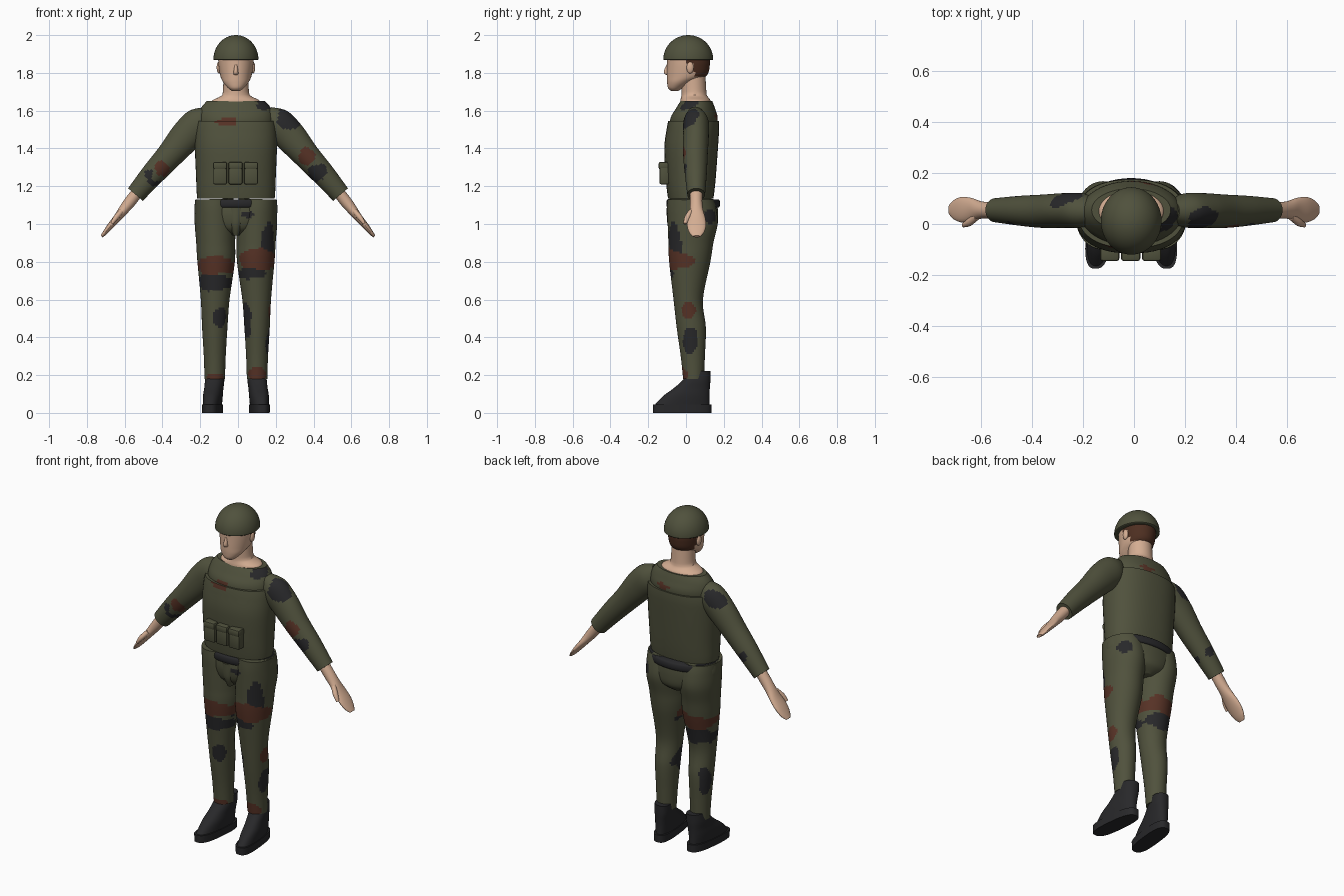
import bpy, bmesh, math
from mathutils import Vector, noise

if bpy.data.objects.get("Cube"):
    bpy.data.objects.remove(bpy.data.objects["Cube"])

MIDDLE = -.011          # body stands slightly off centre
SIDES = (("left", 1), ("right", -1))


def material(name, colour):
    mat = bpy.data.materials.new(name)
    mat.use_nodes = True
    mat.diffuse_color = (*colour, 1)
    shader = next(n for n in mat.node_tree.nodes if n.type == "BSDF_PRINCIPLED")
    shader.inputs["Base Color"].default_value = (*colour, 1)
    shader.inputs["Roughness"].default_value = .9
    return mat


olive = material("olive cloth", (.08, .083, .046))
black = material("black", (.021, .021, .023))
brown = material("camouflage brown", (.095, .032, .019))
skin = material("skin", (.66, .42, .29))
hair = material("brown hair", (.075, .028, .015))
CAMO = [olive, black, brown]
parts = []

# Camouflage patches: colour slot, centre, radii
PATCHES = [
    (2, -.11, 0, .78, .12, .3, .05), (1, -.13, 0, .69, .09, .3, .05),
    (2, .1, -.08, .81, .11, .15, .06), (1, .06, -.08, .74, .09, .15, .03),
    (1, .17, -.07, .88, .05, .06, .13), (1, -.09, -.05, .5, .04, .06, .06),
    (1, .045, 0, .49, .03, .08, .1), (1, .16, .02, .37, .04, .04, .07),
    (2, .18, .01, .54, .04, .04, .04), (2, .1, -.02, .21, .05, .06, .04),
    (2, -.12, -.02, .19, .05, .06, .02), (1, -.18, .08, .42, .03, .05, .1),
    (1, .05, -.1, 1.05, .03, .05, .015), (1, .18, .12, 1.04, .05, .05, .04),
    (1, .14, 0, 1.64, .05, .07, .04), (1, .27, .02, 1.56, .07, .05, .08),
    (2, .37, 0, 1.37, .05, .08, .05), (1, .42, .02, 1.28, .05, .06, .05),
    (2, -.4, .01, 1.29, .04, .09, .04), (1, -.46, .05, 1.25, .06, .07, .05),
]
SHOULDER_PATCHES = [
    (1, -.27, .1, 1.55, .08, .04, .05), (2, -.07, -.09, 1.545, .06, .04, .025),
    (2, .05, .16, 1.57, .05, .05, .015),
]


def camouflage(p):
    wobble = 1 + .8 * noise.noise(p * 14)
    for slot, x, y, z, rx, ry, rz in PATCHES + SHOULDER_PATCHES:
        if ((p.x - x) / rx)**2 + ((p.y - y) / ry)**2 + ((p.z - z) / rz)**2 < wobble:
            return slot
    return 0


def finish(name, bm, mats, rule=None):
    bmesh.ops.recalc_face_normals(bm, faces=bm.faces)
    if rule:
        for face in bm.faces:
            face.material_index = rule(face.calc_center_median())
    mesh = bpy.data.meshes.new(name)
    bm.to_mesh(mesh)
    bm.free()
    for mat in mats:
        mesh.materials.append(mat)
    obj = bpy.data.objects.new(name, mesh)
    bpy.context.collection.objects.link(obj)
    parts.append(obj)
    return obj


def spline(rings, spacing):
    """Smoothly interpolate a list of rings."""
    rings = [Vector(r) for r in rings]
    out = []
    for i in range(len(rings) - 1):
        b, c = rings[i], rings[i + 1]
        a, d = rings[max(i - 1, 0)], rings[min(i + 2, len(rings) - 1)]
        steps = max(2, int((c - b).length / spacing))
        for k in range(steps):
            t = k / steps
            out.append((b * 2 + (c - a) * t + (a * 2 - b * 5 + c * 4 - d) * t * t
                        + (b * 3 - a - c * 3 + d) * t**3) / 2)
    return out + [rings[-1]]


def loft(name, rings, mats, rule=None, side=1, middle=MIDDLE, power=2,
         sides=48, spacing=.012, splay=0):
    """Skin rings of (x, y, z, radius across, radius in depth)."""
    rings = spline(rings, spacing)
    bm = bmesh.new()
    loops = []
    for i, r in enumerate(rings):
        ahead = rings[min(i + 1, len(rings) - 1)] - rings[max(i - 1, 0)]
        across = Vector((ahead[2], 0, -ahead[0])).normalized()
        loop = []
        for k in range(sides):
            angle = math.tau * k / sides
            c, s = math.cos(angle), math.sin(angle)
            u = math.copysign(abs(c)**(2 / power), c) * r[3]
            v = math.copysign(abs(s)**(2 / power), s) * r[4]
            p = Vector(r[:3]) + across * u + Vector((0, v, 0))
            loop.append(bm.verts.new((middle + side * (p.x - splay * p.y), p.y, p.z)))
        loops.append(loop)
    for low, high in zip(loops, loops[1:]):
        for k in range(sides):
            n = (k + 1) % sides
            bm.faces.new((low[k], low[n], high[n], high[k]))
    bm.faces.new(loops[0])
    bm.faces.new(loops[-1])
    return finish(name, bm, mats, rule)


def ball(name, centre, radii, mat):
    bm = bmesh.new()
    bmesh.ops.create_uvsphere(bm, u_segments=20, v_segments=12, radius=1)
    bmesh.ops.scale(bm, vec=radii, verts=bm.verts)
    bmesh.ops.translate(bm, vec=centre, verts=bm.verts)
    return finish(name, bm, [mat])


def box(name, centre, size, mat, bevel):
    bm = bmesh.new()
    bmesh.ops.create_cube(bm, size=1)
    bmesh.ops.scale(bm, vec=size, verts=bm.verts)
    bmesh.ops.translate(bm, vec=centre, verts=bm.verts)
    bmesh.ops.bevel(bm, geom=bm.edges[:], offset=bevel, segments=2, profile=.5,
                    affect="EDGES")
    return finish(name, bm, [mat])


# Helmet
dome = [(0, .012, 1.868, .113, .126)]
for k in range(11):
    a = math.radians(k * 8.9)
    dome.append((0, .012, 1.871 + .129 * math.sin(a), .119 * math.cos(a), .132 * math.cos(a)))
loft("helmet", dome, [olive])

# Head, with hair painted on the back of the skull
loft("head", [(0, -.06, 1.705, .022, .02), (0, -.055, 1.72, .042, .04),
              (0, -.03, 1.75, .067, .07), (0, .004, 1.785, .083, .105),
              (0, .013, 1.84, .092, .113), (0, .013, 1.885, .094, .113)],
     [skin, hair],
     lambda p: int(p.z > 1.778 and (p.y > .045 or (p.z > 1.852 and p.y > 0))),
     spacing=.007)
loft("nose", [(0, -.09, 1.845, .007, .012), (0, -.098, 1.81, .012, .019),
              (0, -.096, 1.793, .013, .016), (0, -.09, 1.788, .006, .008)],
     [skin], sides=16)
loft("neck", [(0, .05, 1.63, .13, .082), (0, .05, 1.654, .125, .08),
              (0, .044, 1.677, .08, .069), (0, .042, 1.70, .069, .066),
              (0, .038, 1.8, .066, .064)], [skin])

# Shirt yoke and vest
loft("shirt", [(0, .035, 1.45, .19, .11), (0, .042, 1.55, .2, .126),
               (0, .05, 1.61, .187, .104), (0, .055, 1.65, .155, .084)],
     CAMO, camouflage)
loft("vest", [(0, .025, 1.135, .205, .12), (0, .025, 1.17, .208, .125),
              (0, .025, 1.25, .211, .133), (0, .027, 1.4, .217, .142),
              (0, .036, 1.5, .215, .139), (0, .04, 1.545, .208, .134)],
     CAMO, lambda p: camouflage(p) if p.z > 1.52 else 0, power=2.3)

# Three flapped pouches
for i, label in enumerate(("right", "middle", "left")):
    x = (i - 1) * .082 - .013
    box(label + "_pouch", (x, -.115, 1.26), (.072, .05, .1), olive, .008)
    box(label + "_pouch_flap", (x, -.115, 1.309), (.075, .06, .04), olive, .01)

# Hips, belt and fly
loft("hips", [(0, .04, .94, .05, .08), (0, .04, .98, .16, .122),
              (0, .036, 1.05, .217, .134), (0, .035, 1.13, .215, .128)],
     CAMO, camouflage)
loft("belt", [(0, .038, 1.087, .208, .134), (0, .038, 1.095, .213, .141),
              (0, .038, 1.122, .213, .141), (0, .038, 1.131, .208, .134)], [black])
loft("fly", [(0, -.055, .94, .014, .02), (0, -.068, 1, .032, .03),
             (0, -.075, 1.085, .042, .028)], [olive], sides=24)

for label, s in SIDES:
    # Ear
    ball(label + "_ear", (MIDDLE + s * .09, .022, 1.828), (.012, .019, .031), skin)

    # Sleeve, wrist, hand and thumb
    loft(label + "_sleeve", [(.15, .05, 1.59, .04, .04), (.2, .053, 1.54, .083, .066),
                             (.27, .053, 1.47, .085, .068), (.36, .05, 1.365, .071, .065),
                             (.45, .052, 1.265, .062, .058), (.543, .054, 1.156, .051, .047)],
         CAMO, camouflage, side=s, middle=0)
    loft(label + "_hand", [(.53, .054, 1.172, .03, .034), (.57, .054, 1.12, .031, .032),
                           (.604, .055, 1.077, .027, .035), (.637, .056, 1.035, .021, .046),
                           (.675, .056, .99, .017, .05), (.705, .056, .953, .012, .038),
                           (.722, .056, .934, .007, .02)],
         [skin], side=s, middle=0, sides=24)
    loft(label + "_thumb", [(.615, .03, 1.07, .014, .016), (.645, .007, 1.035, .014, .016),
                            (.668, -.004, 1.002, .008, .009)],
         [skin], side=s, middle=0, sides=16)

    # Trouser leg
    loft(label + "_trouser_leg", [(.112, .04, .18, .054, .055), (.112, .036, .3, .058, .064),
                                  (.112, .028, .45, .067, .077), (.11, .012, .6, .076, .078),
                                  (.105, .02, .8, .099, .109), (.107, .026, .9, .103, .119),
                                  (.11, .035, 1, .108, .132), (.113, .03, 1.08, .105, .13),
                                  (.115, .024, 1.132, .102, .122)],
         CAMO, camouflage, side=s)

    # Boot and sole, toes turned slightly out
    loft(label + "_sole", [(.122, -.02, 0, .05, .154), (.122, -.02, .044, .051, .155)],
         [black], side=s, power=2.8, splay=.1)
    loft(label + "_boot", [(.122, -.022, .04, .047, .146), (.122, .002, .09, .05, .122),
                           (.12, .03, .13, .049, .096), (.118, .054, .17, .05, .075),
                           (.116, .075, .22, .045, .055)],
         [black], side=s, power=2.3, splay=.1)

# Smooth shading with sharp creases kept
bpy.ops.object.select_all(action="DESELECT")
for obj in parts:
    obj.select_set(True)
bpy.context.view_layer.objects.active = parts[0]
bpy.ops.object.shade_smooth_by_angle(angle=math.radians(40))
